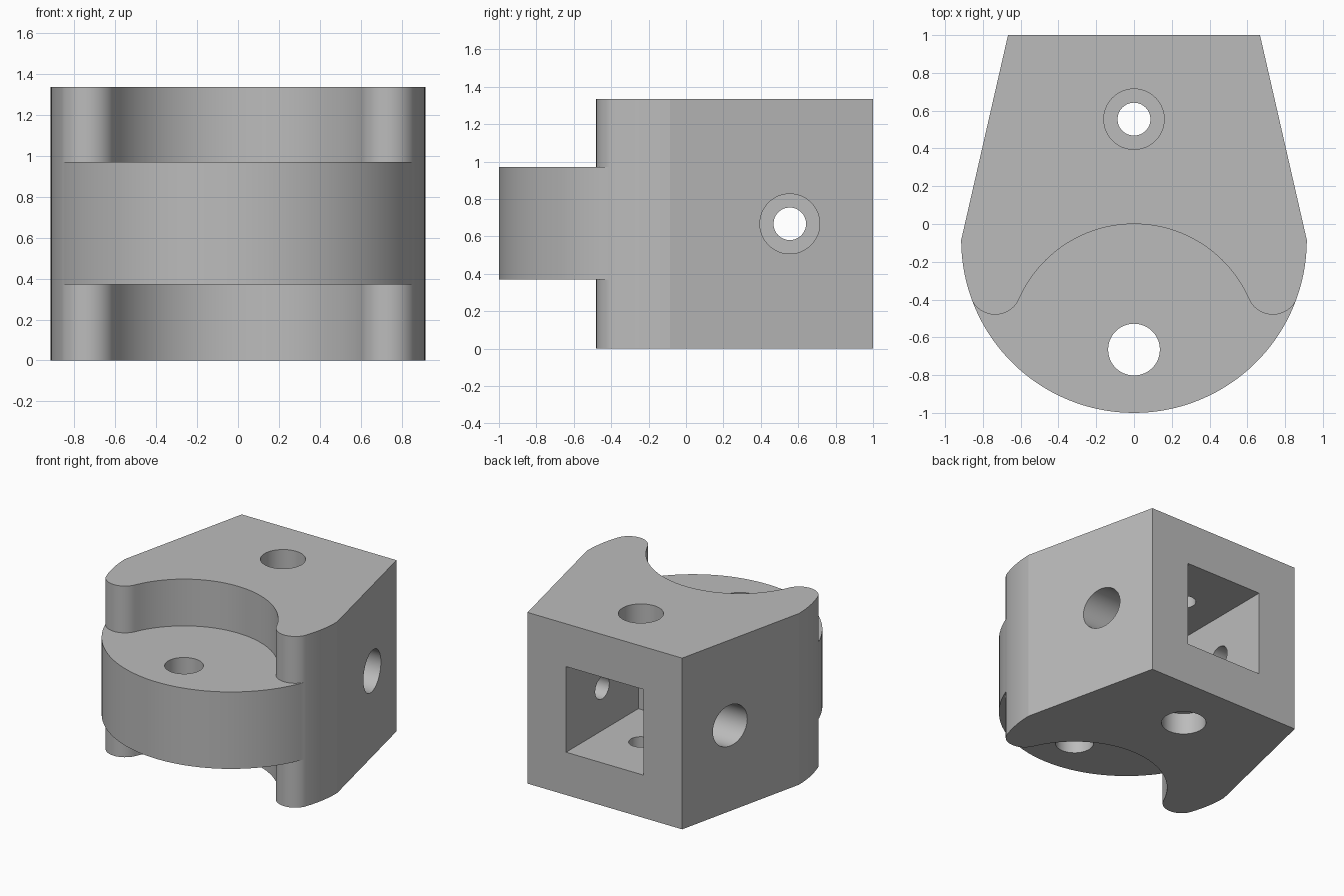
import bpy, bmesh, math
from mathutils import Vector, Matrix

old = bpy.data.objects.get("Cube")
if old:
    bpy.data.objects.remove(old, do_unlink=True)

HEIGHT = 1.335
MID = HEIGHT / 2
ROUND_Y, ROUND_R = -0.085, 0.915     # rounded nose of the block
PIN_Y, BITE_R = -0.665, 0.665        # hinge pin and clearance around it
TIP_X, TIP_Y, TIP_R = 0.735, -0.342, 0.138
BOLT_Y = 0.555

grey = bpy.data.materials.new("grey")
grey.use_nodes = True
colour = (0.5, 0.5, 0.5, 1)
grey.diffuse_color = colour
grey.node_tree.nodes["Principled BSDF"].inputs["Base Color"].default_value = colour


def arc(cx, cy, r, start, end, steps):
    """Points along an arc, angles in radians."""
    return [(cx + r * math.cos(start + (end - start) * i / steps),
             cy + r * math.sin(start + (end - start) * i / steps))
            for i in range(steps + 1)]


def make_object(name, bm):
    bmesh.ops.recalc_face_normals(bm, faces=bm.faces)
    mesh = bpy.data.meshes.new(name)
    bm.to_mesh(mesh)
    bm.free()
    obj = bpy.data.objects.new(name, mesh)
    bpy.context.scene.collection.objects.link(obj)
    mesh.materials.append(grey)
    return obj


def prism(name, outline, z0, z1):
    bm = bmesh.new()
    face = bm.faces.new([bm.verts.new((x, y, z0)) for x, y in outline])
    side = bmesh.ops.extrude_face_region(bm, geom=[face])["geom"]
    verts = [v for v in side if isinstance(v, bmesh.types.BMVert)]
    bmesh.ops.translate(bm, verts=verts, vec=(0, 0, z1 - z0))
    return make_object(name, bm)


def rod(name, a, b, r):
    a, b = Vector(a), Vector(b)
    turn = (b - a).to_track_quat('Z', 'Y').to_matrix().to_4x4()
    bm = bmesh.new()
    bmesh.ops.create_cone(bm, cap_ends=True, segments=48, radius1=r, radius2=r,
                          depth=(b - a).length,
                          matrix=Matrix.Translation((a + b) / 2) @ turn)
    return make_object(name, bm)


def cut(target, cutter):
    mod = target.modifiers.new("cut", 'BOOLEAN')
    mod.operation = 'DIFFERENCE'
    mod.solver = 'EXACT'
    mod.object = cutter
    bpy.context.view_layer.objects.active = target
    bpy.ops.object.modifier_apply(modifier=mod.name)
    bpy.data.objects.remove(cutter, do_unlink=True)


# Block: tapered back and round nose
outline = arc(0, ROUND_Y, ROUND_R, -math.pi, 0, 64) + [(0.667, 1), (-0.667, 1)]
body = prism("hinge_block", outline, 0, HEIGHT)

# Clearance above and below the tongue, leaving rounded ears
to_nose = math.atan2(TIP_Y - ROUND_Y, TIP_X)
to_bite = math.atan2(PIN_Y - TIP_Y, -TIP_X)
bite_end = math.atan2(TIP_Y - PIN_Y, TIP_X)
reach = 1.3
ear = arc(TIP_X, TIP_Y, TIP_R, to_nose, to_bite, 20)
bite = arc(0, PIN_Y, BITE_R, bite_end, math.pi - bite_end, 48)
clearance = ([(reach * math.cos(to_nose), ROUND_Y + reach * math.sin(to_nose))]
             + ear + bite[1:-1] + [(-x, y) for x, y in reversed(ear)]
             + [(-reach * math.cos(to_nose), ROUND_Y + reach * math.sin(to_nose)),
                (-reach, -reach), (reach, -reach)])
for z0, z1 in ((-0.2, 0.37), (0.97, HEIGHT + 0.2)):
    cut(body, prism("clearance", clearance, z0, z1))

# Hinge pin hole
cut(body, rod("pin_hole", (0, PIN_Y, -0.2), (0, PIN_Y, 1.6), 0.137))

# Square socket in the back
half = 0.334
socket = [(-half, 0.11), (half, 0.11), (half, 1.2), (-half, 1.2)]
cut(body, prism("socket", socket, MID - half, MID + half))

# Counterbored bolt holes through all four socket walls
centre = Vector((0, BOLT_Y, MID))
for axis in (Vector((1, 0, 0)), Vector((0, 0, 1))):
    cut(body, rod("bolt_hole", centre - axis * 1.2, centre + axis * 1.2, 0.087))
    for side in (-1, 1):
        cut(body, rod("counterbore", centre + axis * side * 0.5,
                      centre + axis * side * 1.2, 0.16))

# Smooth the curved walls, keep the edges sharp
bpy.ops.object.select_all(action='DESELECT')
body.select_set(True)
bpy.context.view_layer.objects.active = body
bpy.ops.object.shade_smooth_by_angle(angle=math.radians(10))
